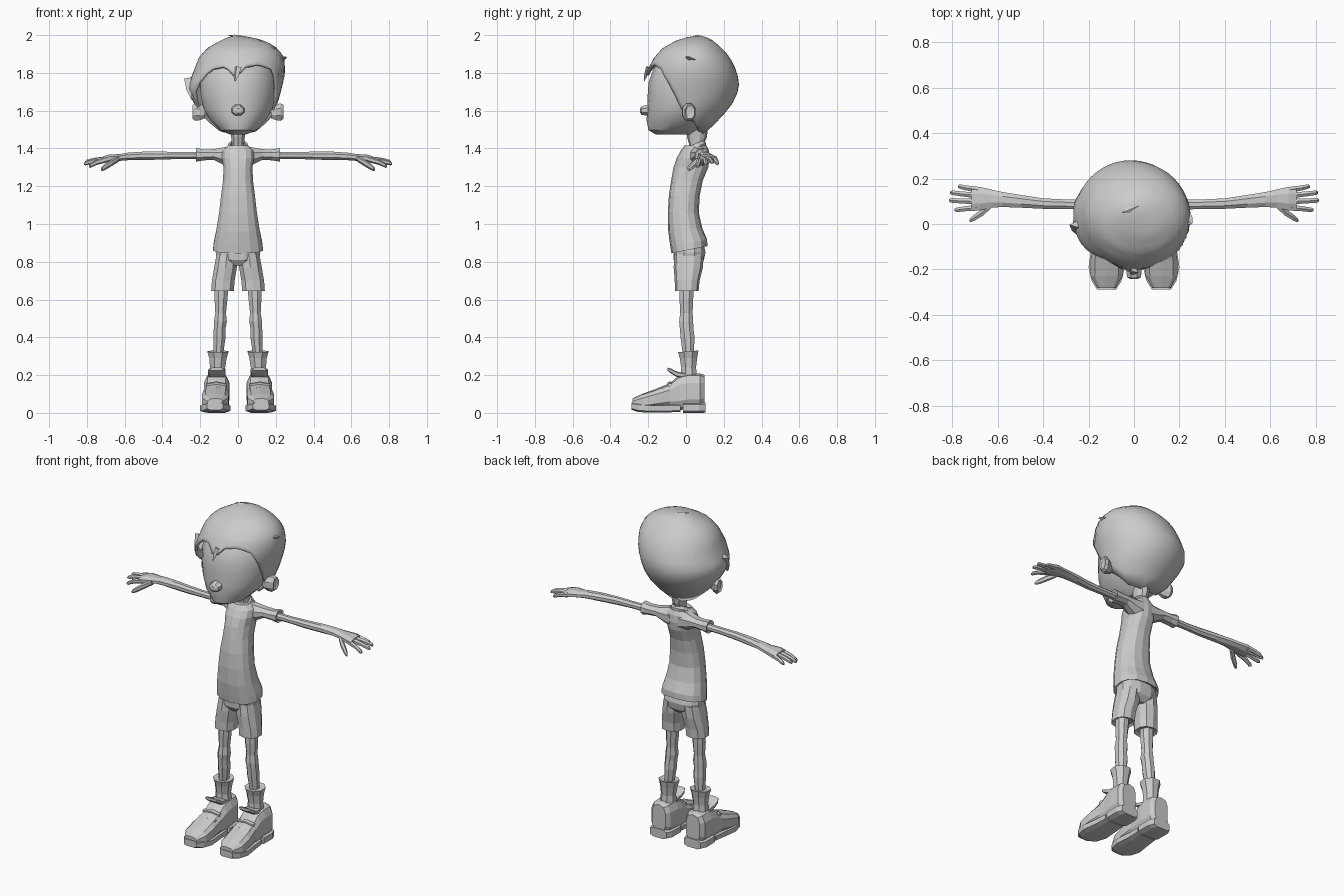
import bpy, bmesh, math
from mathutils import Vector, Matrix

GREY = bpy.data.materials.new("plain_grey")
GREY.diffuse_color = (0.6, 0.6, 0.6, 1)


def finish(name, bm, mirror=False, smooth=None):
    bmesh.ops.recalc_face_normals(bm, faces=bm.faces)
    me = bpy.data.meshes.new(name)
    bm.to_mesh(me)
    bm.free()
    ob = bpy.data.objects.new(name, me)
    bpy.context.collection.objects.link(ob)
    me.materials.append(GREY)
    if mirror:
        ob.modifiers.new("mirror", 'MIRROR').use_clip = False
    if smooth:
        bpy.ops.object.select_all(action='DESELECT')
        ob.select_set(True)
        bpy.context.view_layer.objects.active = ob
        bpy.ops.object.shade_smooth_by_angle(angle=math.radians(smooth))
    return ob


def skin(bm, rings, caps=True):
    """Joins closed rings of points with quads."""
    vs = [[bm.verts.new(p) for p in r] for r in rings]
    n = len(vs[0])
    for a, b in zip(vs, vs[1:]):
        for i in range(n):
            bm.faces.new((a[i], a[(i + 1) % n], b[(i + 1) % n], b[i]))
    if caps:
        bm.faces.new(vs[0])
        bm.faces.new(vs[-1])


def loft(name, axis, rows, n=8, power=1.0, mirror=False, smooth=None):
    """Rows: position on axis, two centre values, two radii, optional tilt."""
    rings = []
    for row in rows:
        pos, c1, c2, r1, r2 = row[:5]
        tilt = row[5] if len(row) > 5 else 0
        ring = []
        for i in range(n):
            a = 2 * math.pi * (i + 0.5) / n
            c, s = math.cos(a), math.sin(a)
            k = 1 / math.cos(math.pi / n) ** power
            u = c1 + k * r1 * math.copysign(abs(c) ** power, c)
            v = c2 + k * r2 * math.copysign(abs(s) ** power, s)
            w = pos + tilt * v
            ring.append({'x': (w, u, v), 'y': (u, w, v), 'z': (u, v, w)}[axis])
        rings.append(ring)
    bm = bmesh.new()
    skin(bm, rings)
    return finish(name, bm, mirror, smooth)


def spike(name, base, tip, w, d, mirror=False):
    """Flat pointed tuft from base to tip."""
    base, tip = Vector(base), Vector(tip)
    q = (tip - base).to_track_quat('Z', 'Y').to_matrix()
    bm = bmesh.new()
    ring = lambda p, k: [p + q @ Vector((w * k * x, d * k * y, 0))
                         for x, y in ((1, 0), (0, 1), (-1, 0), (0, -1))]
    skin(bm, [ring(base, 1), ring(base.lerp(tip, .55), .75), ring(tip, .08)])
    return finish(name, bm, mirror)


def lerp_table(t, x):
    """Linear lookup in rows sorted by first value."""
    for a, b in zip(t, t[1:]):
        if x <= b[0]:
            f = max(0, (x - a[0]) / (b[0] - a[0]))
            return [p + (q - p) * f for p, q in zip(a[1:], b[1:])]
    return list(t[-1][1:])


# Head
loft("head", 'z', [
    (1.475, 0, -.06, .045, .10), (1.497, 0, -.065, .095, .132),
    (1.55, 0, -.04, .148, .166), (1.61, 0, -.015, .183, .188),
    (1.68, 0, 0, .197, .20), (1.75, 0, .01, .20, .205),
    (1.82, 0, .025, .19, .195), (1.89, 0, .04, .15, .15),
    (1.94, 0, .05, .07, .07)], n=18, smooth=25)

loft("nose", 'y', [(-.17, 0, 1.605, .03, .035), (-.21, 0, 1.602, .034, .028),
                   (-.235, 0, 1.60, .03, .022), (-.243, 0, 1.60, .016, .012)])

# Ears: cupped discs that lean outward
loft("ear", 'x', [(.175, .005, 1.59, .02, .03), (.20, .008, 1.592, .03, .042),
                  (.225, .016, 1.592, .034, .046), (.242, .02, 1.594, .026, .036),
                  (.236, .014, 1.594, .015, .022)], mirror=True)

# Hair: shell from crown to an uneven hairline
# height: x min, x max, y min, y max
SHAPE = [(1.46, -.065, .065, .0, .075), (1.50, -.115, .115, -.06, .125),
         (1.58, -.195, .19, -.15, .20), (1.65, -.24, .213, -.195, .255),
         (1.72, -.272, .232, -.21, .283), (1.80, -.238, .25, -.212, .272),
         (1.88, -.208, .245, -.17, .235), (1.93, -.165, .21, -.125, .19),
         (1.97, -.095, .145, -.055, .145), (1.99, -.05, .06, .01, .105),
         (1.996, -.02, .02, .05, .08)]
# azimuth from front: hairline height
LINE = [(-180, 1.47), (-115, 1.49), (-90, 1.55), (-78, 1.62), (-66, 1.66),
        (-54, 1.74), (-42, 1.82), (-20, 1.835), (-9, 1.80), (-3, 1.765),
        (4, 1.83), (25, 1.845), (45, 1.82), (57, 1.76), (66, 1.69),
        (78, 1.58), (95, 1.54), (112, 1.49), (180, 1.47)]
rings, N, M = [], 48, 14
for j in range(M + 1):
    t = (j / M) ** 1.6
    ring = []
    for i in range(N):
        a = -180 + 360 * i / N
        z = 1.996 + (lerp_table(LINE, a)[0] - 1.996) * t
        x0, x1, y0, y1 = lerp_table(SHAPE, z)
        s, c = math.sin(math.radians(a)), math.cos(math.radians(a))
        ring.append(((x0 + x1) / 2 + (x1 - x0) / 2 * s,
                     (y0 + y1) / 2 - (y1 - y0) / 2 * c, z))
    rings.append(ring)
bm = bmesh.new()
skin(bm, rings, caps=False)
bm.verts.ensure_lookup_table()
bm.faces.new(bm.verts[:N])
hair = finish("hair", bm, smooth=50)
shell = hair.modifiers.new("thickness", 'SOLIDIFY')
shell.thickness, shell.offset = .014, -1

# Loose tufts
spike("fringe_lock", (.0, -.20, 1.83), (-.015, -.222, 1.755), .022, .012)
spike("crown_tuft", (.02, .08, 1.985), (-.05, .05, 2.0), .022, .012)
spike("side_tuft", (.225, .03, 1.87), (.255, -.0, 1.885), .03, .012)
spike("temple_tuft", (-.25, .0, 1.77), (-.245, -.05, 1.66), .035, .015)

# Neck and collar
loft("neck", 'z', [(1.36, 0, .05, .04, .04), (1.42, 0, .055, .032, .036),
                   (1.46, 0, .058, .036, .05), (1.52, 0, .06, .045, .055)], n=10)
rings = []
tilt = Matrix.Translation((0, .045, 1.405)) @ Matrix.Rotation(math.radians(22), 4, 'X')
for i in range(16):
    a = 2 * math.pi * i / 16
    rings.append([tilt @ Vector(((.046 + .012 * math.cos(b)) * math.sin(a),
                                 -(.054 + .012 * math.cos(b)) * math.cos(a),
                                 .02 * math.sin(b)))
                  for b in [math.tau * k / 6 for k in range(6)]])
bm = bmesh.new()
skin(bm, rings + [rings[0]], caps=False)
bmesh.ops.remove_doubles(bm, verts=bm.verts, dist=1e-5)
finish("collar", bm)

# Shirt
loft("shirt", 'z', [
    (.875, 0, .02, .11, .07, .2), (.86, 0, .018, .132, .093, .2),
    (.90, 0, .014, .128, .096, .15), (.97, 0, -.004, .114, .088, .1),
    (1.06, 0, -.014, .10, .08), (1.15, 0, -.009, .09, .08),
    (1.23, 0, .005, .079, .082), (1.30, 0, .026, .077, .09),
    (1.35, 0, .038, .085, .085), (1.39, 0, .047, .082, .072),
    (1.415, 0, .05, .055, .058)], n=14, power=.85)

# Sleeves, arms, hands
loft("sleeve", 'x', [
    (.03, .06, 1.355, .06, .06), (.08, .07, 1.36, .048, .045),
    (.13, .08, 1.368, .038, .028), (.18, .083, 1.366, .036, .029),
    (.222, .085, 1.366, .037, .036), (.215, .085, 1.366, .026, .026)],
    mirror=True)
loft("arm", 'x', [
    (.18, .085, 1.364, .022, .019), (.30, .087, 1.363, .021, .018),
    (.40, .09, 1.362, .023, .021), (.50, .10, 1.361, .028, .022),
    (.58, .108, 1.358, .033, .02), (.63, .112, 1.352, .04, .018),
    (.68, .112, 1.347, .052, .021), (.715, .112, 1.341, .052, .017)],
    mirror=True)
# Fingers: root y, tip x, tip y, tip z
for name, ry, tx, ty, tz in (("index_finger", .072, .79, .062, 1.305),
                             ("middle_finger", .099, .815, .104, 1.318),
                             ("ring_finger", .126, .81, .138, 1.325),
                             ("little_finger", .152, .775, .165, 1.318)):
    loft(name, 'x', [(.69, ry, 1.343, .013, .014),
                     ((.70 + tx) / 2, (ry + ty) / 2, (1.35 + tz) / 2, .011, .012),
                     (tx - .008, ty, tz + .004, .010, .010),
                     (tx, ty, tz, .005, .005)], n=6, mirror=True)
loft("thumb", 'x', [(.63, .085, 1.348, .016, .015), (.665, .053, 1.327, .016, .016),
                    (.70, .03, 1.305, .014, .015), (.718, .018, 1.293, .010, .011),
                    (.725, .015, 1.289, .004, .005)], n=6, mirror=True)

# Shorts
loft("shorts_seat", 'z', [(.78, 0, .012, .07, .055), (.81, 0, .015, .112, .08),
                          (.85, 0, .018, .118, .085), (.92, 0, .012, .105, .075)],
     n=12, power=.85)
loft("shorts_leg", 'z', [
    (.655, .08, .005, .045, .045), (.645, .082, .004, .06, .06),
    (.70, .078, .006, .06, .063), (.77, .066, .012, .06, .074),
    (.84, .058, .016, .055, .075)], n=10, power=.85, mirror=True)

# Legs with knees, socks
loft("leg", 'z', [
    (.22, .103, .012, .026, .028), (.32, .103, .012, .026, .03),
    (.40, .098, .008, .032, .037), (.45, .097, .003, .031, .036),
    (.485, .093, .001, .034, .037), (.53, .092, .002, .028, .033),
    (.60, .09, .002, .034, .036), (.70, .085, .005, .037, .038)],
    n=8, mirror=True)
loft("sock", 'z', [
    (.17, .108, .016, .045, .045), (.24, .108, .014, .04, .039),
    (.29, .106, .013, .046, .046), (.325, .106, .012, .056, .054, .08),
    (.32, .106, .012, .035, .036, .08)], n=8, mirror=True)

# Shoes
loft("shoe", 'y', [
    (.098, .115, .118, .045, .08), (.075, .115, .115, .064, .091),
    (.01, .113, .115, .068, .092), (-.04, .113, .105, .066, .088),
    (-.085, .115, .09, .066, .065), (-.16, .119, .073, .072, .052),
    (-.23, .121, .058, .07, .042), (-.283, .121, .05, .04, .026)],
    n=10, power=.65, mirror=True)
loft("front_sole", 'y', [
    (-.03, .115, .026, .066, .02), (-.10, .117, .024, .07, .022),
    (-.19, .12, .024, .08, .022), (-.25, .121, .028, .066, .024),
    (-.288, .121, .036, .042, .02)], n=8, power=.5, mirror=True)
loft("heel", 'y', [(.103, .115, .028, .055, .027), (.07, .115, .027, .07, .027),
                   (-.015, .114, .027, .07, .027)], n=8, power=.5, mirror=True)
loft("tongue", 'y', [(.0, .113, .195, .04, .015), (-.05, .113, .205, .045, .014),
                     (-.08, .113, .222, .046, .013), (-.098, .113, .232, .036, .008)],
     n=8, power=.6, mirror=True)
for i, (y, z) in enumerate(((-.085, .155), (-.125, .13))):
    loft("lace_%d" % (i + 1), 'x', [(.06, y, z - .008, .012, .008), (.115, y, z, .014, .01),
                                    (.17, y, z - .008, .012, .008)], n=6, mirror=True)
